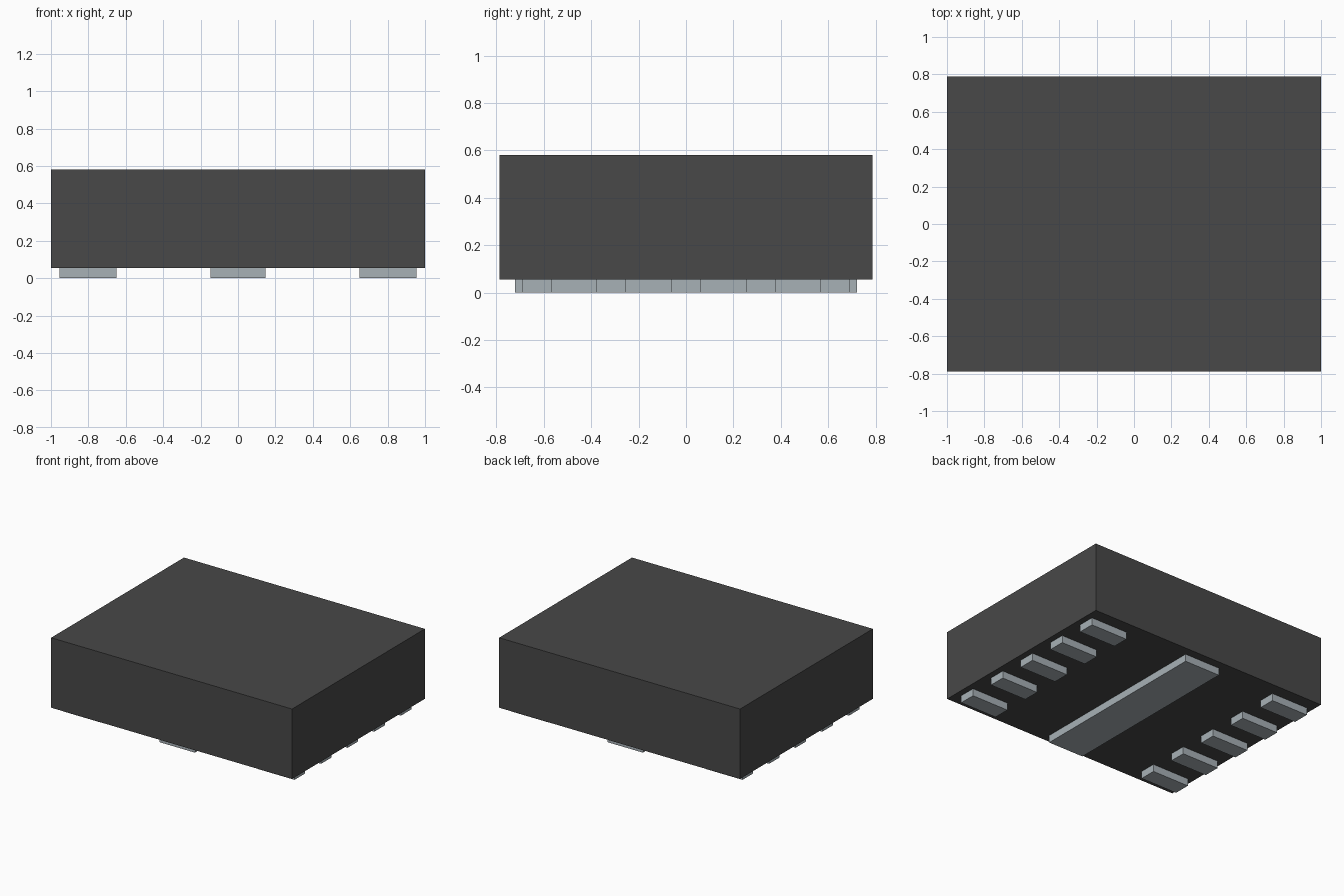
import bpy

old = bpy.data.objects.get("Cube")
if old:
    bpy.data.objects.remove(old, do_unlink=True)


def material(name, rgb):
    mat = bpy.data.materials.new(name)
    mat.use_nodes = True
    color = (*rgb, 1.0)
    mat.diffuse_color = color
    mat.node_tree.nodes["Principled BSDF"].inputs["Base Color"].default_value = color
    return mat


def box(name, center, size, mat):
    bpy.ops.mesh.primitive_cube_add(size=1, location=center)
    obj = bpy.context.object
    obj.name = name
    obj.scale = size
    bpy.ops.object.transform_apply(location=False, rotation=False, scale=True)
    obj.data.materials.append(mat)
    return obj


charcoal = material("charcoal plastic", (0.065, 0.065, 0.065))
metal = material("grey metal", (0.39, 0.44, 0.47))

PAD_TOP = 0.055
BODY_TOP = 0.58
PITCH = 0.315

# Moulded package body
box("package_body", (0, 0, (PAD_TOP + BODY_TOP) / 2),
    (2.0, 1.575, BODY_TOP - PAD_TOP), charcoal)

# Long central pad under the body
box("center_pad", (0, 0, PAD_TOP / 2), (0.295, 1.445, PAD_TOP), metal)

# Five contact pads along each side
for side, sign in (("left", 1), ("right", -1)):
    for i in range(5):
        box(f"{side}_contact_pad_{i + 1}",
            (sign * 0.802, (i - 2) * PITCH, PAD_TOP / 2),
            (0.305, 0.125, PAD_TOP), metal)
